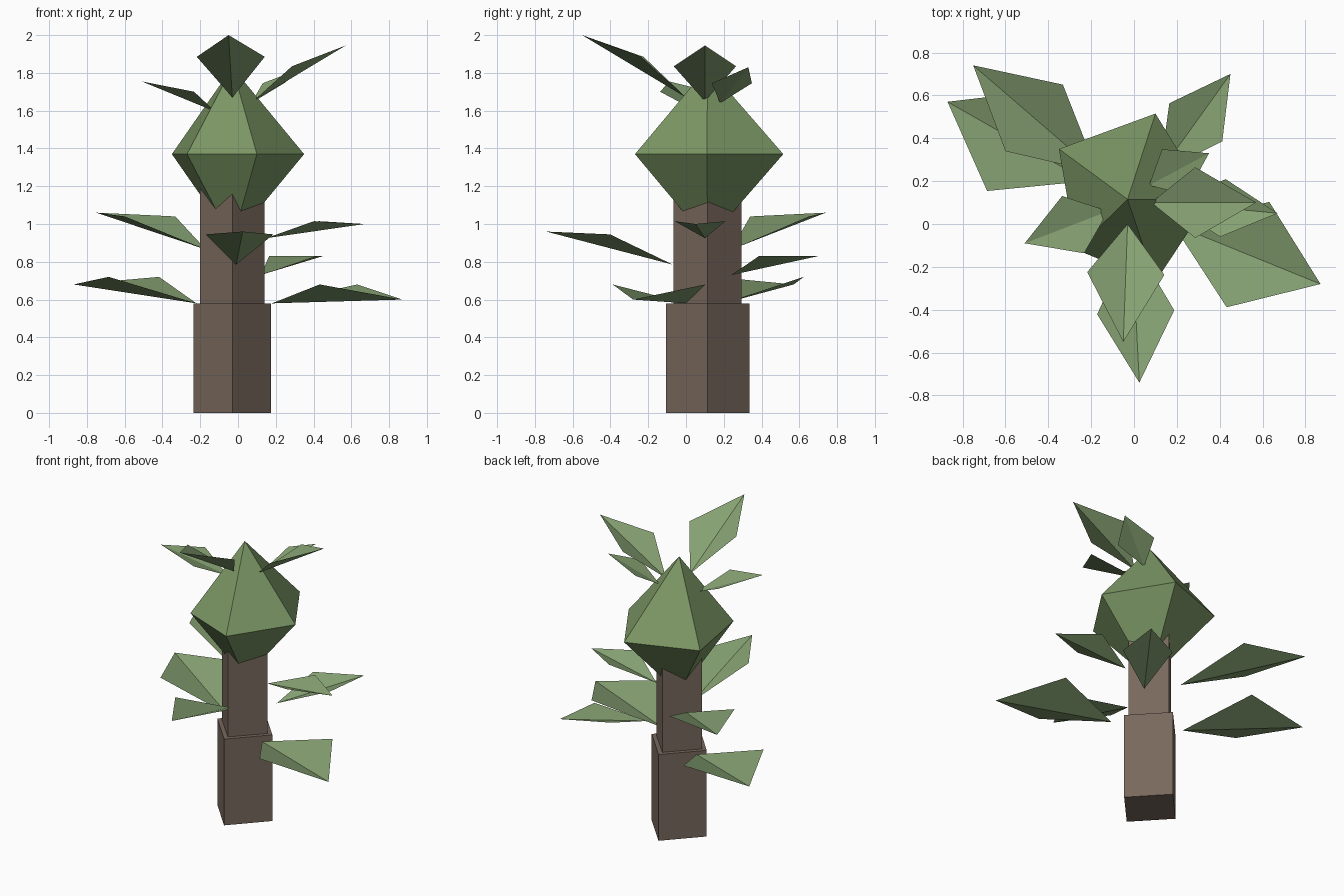
import bpy
from math import cos, sin, radians
from mathutils import Vector

if "Cube" in bpy.data.objects:
    bpy.data.objects.remove(bpy.data.objects["Cube"])

CX, CY = -0.03, 0.115  # trunk axis


def material(name, rgb):
    m = bpy.data.materials.new(name)
    m.diffuse_color = (*rgb, 1)
    m.use_nodes = True
    m.node_tree.nodes["Principled BSDF"].inputs["Base Color"].default_value = m.diffuse_color
    return m


BARK = material("bark", (0.19, 0.14, 0.11))
FOLIAGE = material("foliage", (0.20, 0.31, 0.13))
LEAF = material("leaf", (0.24, 0.36, 0.17))


def build(name, verts, faces, mat):
    me = bpy.data.meshes.new(name)
    me.from_pydata(verts, [], faces)
    me.materials.append(mat)
    ob = bpy.data.objects.new(name, me)
    bpy.context.collection.objects.link(ob)
    return ob


# Trunk: two stacked four-sided prisms with corners on the axes
def trunk(name, rx, ry, z0, z1):
    verts = [(CX + rx * cos(radians(90 * i)), CY + ry * sin(radians(90 * i)), z)
             for z in (z0, z1) for i in range(4)]
    faces = [(i, (i + 1) % 4, (i + 1) % 4 + 4, i + 4) for i in range(4)]
    build(name, verts, faces + [(3, 2, 1, 0), (4, 5, 6, 7)], BARK)


trunk("lower_trunk", 0.205, 0.22, 0, 0.58)
trunk("upper_trunk", 0.17, 0.18, 0.58, 1.3)

# Crown: uneven five-sided double pyramid
ring = [(0.35, 0.11), (0.10, 0.515), (-0.35, 0.35), (-0.27, -0.12), (0.10, -0.27)]
verts = [(x, y, 1.37) for x, y in ring] + [(CX, CY, 1.83), (CX, CY, 0.91)]
faces = [f for i in range(5) for f in ((i, (i + 1) % 5, 5), ((i + 1) % 5, i, 6))]
build("crown", verts, faces, FOLIAGE)


# Leaf: kite folded along its midrib, with raised side corners
def leaf(name, base, tip, half_width, side_z, widest):
    base, tip = Vector(base), Vector(tip)
    mid = base.lerp(tip, widest)
    mid.z = side_z
    d = tip - base
    across = Vector((-d.y, d.x, 0)).normalized() * half_width
    build(name, [base, mid - across, tip, mid + across],
          [(0, 1, 2), (0, 2, 3)], LEAF)


# base, tip, half width, height of side corners
trunk_leaves = [
    ((0.18, 0.00, 0.58), (0.87, -0.28, 0.60), 0.265, 0.68),
    ((-0.22, 0.20, 0.58), (-0.87, 0.57, 0.68), 0.27, 0.72),
    ((0.12, 0.24, 0.73), (0.45, 0.70, 0.83), 0.152, 0.83),
    ((-0.17, 0.24, 0.865), (-0.75, 0.74, 1.06), 0.205, 1.04),
    ((-0.01, -0.07, 0.785), (0.025, -0.74, 0.96), 0.18, 0.945),
    ((0.15, 0.10, 0.925), (0.67, 0.05, 1.00), 0.135, 1.015),
]
crown_leaves = [
    ((0.08, 0.10, 1.65), (0.57, 0.10, 1.945), 0.165, 1.835),
    ((-0.03, 0.00, 1.67), (-0.05, -0.55, 2.00), 0.18, 1.885),
    ((-0.12, 0.06, 1.595), (-0.51, -0.09, 1.755), 0.143, 1.70),
    ((0.07, 0.18, 1.64), (0.35, 0.33, 1.83), 0.12, 1.745),
]
for n, spec in enumerate(trunk_leaves, 1):
    leaf(f"trunk_leaf_{n}", *spec, 0.51)
for n, spec in enumerate(crown_leaves, 1):
    leaf(f"crown_leaf_{n}", *spec, 0.42)
